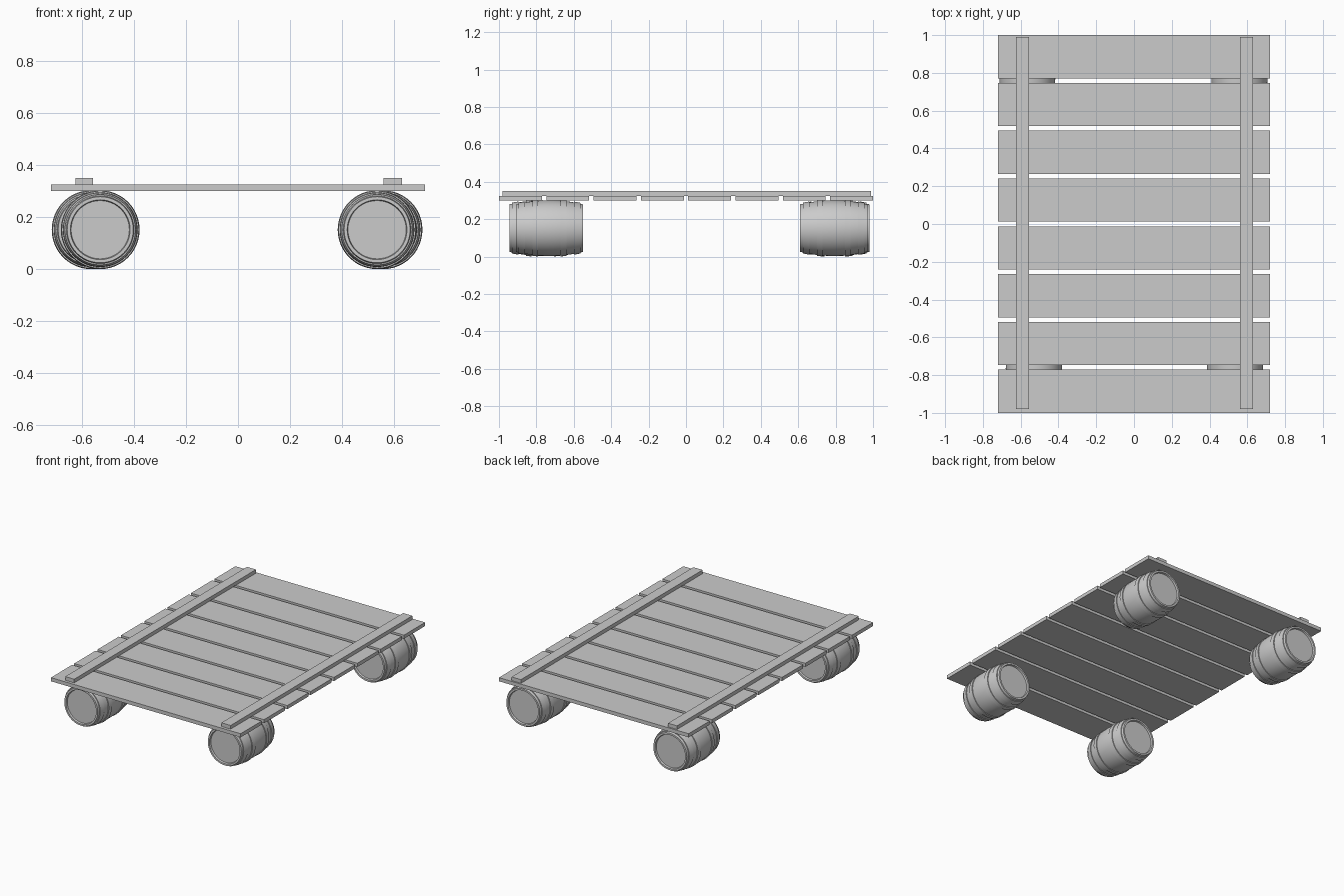
import bpy, bmesh, math
from mathutils import Vector

if "Cube" in bpy.data.objects:
    bpy.data.objects.remove(bpy.data.objects["Cube"])


def box(name, x0, x1, y0, y1, z0, z1):
    bpy.ops.mesh.primitive_cube_add(size=1, location=((x0 + x1) / 2, (y0 + y1) / 2, (z0 + z1) / 2))
    ob = bpy.context.object
    ob.name = name
    ob.scale = (x1 - x0, y1 - y0, z1 - z0)
    bpy.ops.object.transform_apply(location=False, rotation=False, scale=True)
    return ob


def lathe(name, profile, loc, closed=False, steps=48):
    """Revolve (radius, y) points about the y axis."""
    me = bpy.data.meshes.new(name)
    ob = bpy.data.objects.new(name, me)
    bpy.context.collection.objects.link(ob)
    bm = bmesh.new()
    vs = [bm.verts.new((r, y, 0)) for r, y in profile]
    edges = [bm.edges.new(p) for p in zip(vs, vs[1:])]
    if closed:
        edges.append(bm.edges.new((vs[-1], vs[0])))
    bmesh.ops.spin(bm, geom=vs + edges, cent=(0, 0, 0), axis=(0, 1, 0),
                   angle=math.tau, steps=steps, use_duplicate=False)
    bmesh.ops.remove_doubles(bm, verts=bm.verts, dist=1e-5)
    bmesh.ops.recalc_face_normals(bm, faces=bm.faces)
    bm.to_mesh(me)
    bm.free()
    ob.location = loc
    bpy.ops.object.select_all(action='DESELECT')
    ob.select_set(True)
    bpy.context.view_layer.objects.active = ob
    bpy.ops.object.shade_smooth_by_angle(angle=math.radians(30))
    return ob


HALF = 0.18


def stave_radius(y):
    return 0.149 - 0.022 * (y / HALF) ** 2


# Deck planks
pitch, width = 0.253, 0.229
for i in range(8):
    y = -1 + i * pitch
    box(f"deck_plank_{i + 1}", -0.72, 0.72, y, y + width, 0.30, 0.325)

# Long rails tying the planks together
box("left_rail", -0.625, -0.557, -0.98, 0.99, 0.325, 0.35)
box("right_rail", 0.56, 0.63, -0.98, 0.99, 0.325, 0.35)

# Barrel profile: bulging staves with recessed heads
ys = [-HALF + 2 * HALF * i / 16 for i in range(17)]
body = [(0, -HALF + 0.012), (0.112, -HALF + 0.012), (0.115, -HALF)]
body += [(stave_radius(y), y) for y in ys]
body += [(0.115, HALF), (0.112, HALF - 0.012), (0, HALF - 0.012)]

# Four floats, each slightly off the regular grid
floats = {"front_left": (-0.53, -0.765), "front_right": (0.535, -0.73),
          "back_left": (-0.565, 0.80), "back_right": (0.558, 0.79)}
for label, (x, y) in floats.items():
    loc = Vector((x, y, 0.152))
    lathe(f"{label}_barrel", body, loc)
    # Hoops around the staves
    n = 0
    for side in (-1, 1):
        for a, b in ((0.06, 0.09), (0.13, 0.165)):
            n += 1
            a, b = a * side, b * side
            ra, rb = stave_radius(a), stave_radius(b)
            lathe(f"{label}_hoop_{n}", [(ra - 0.004, a), (ra + 0.005, a),
                  (rb + 0.005, b), (rb - 0.004, b)], loc, closed=True)
